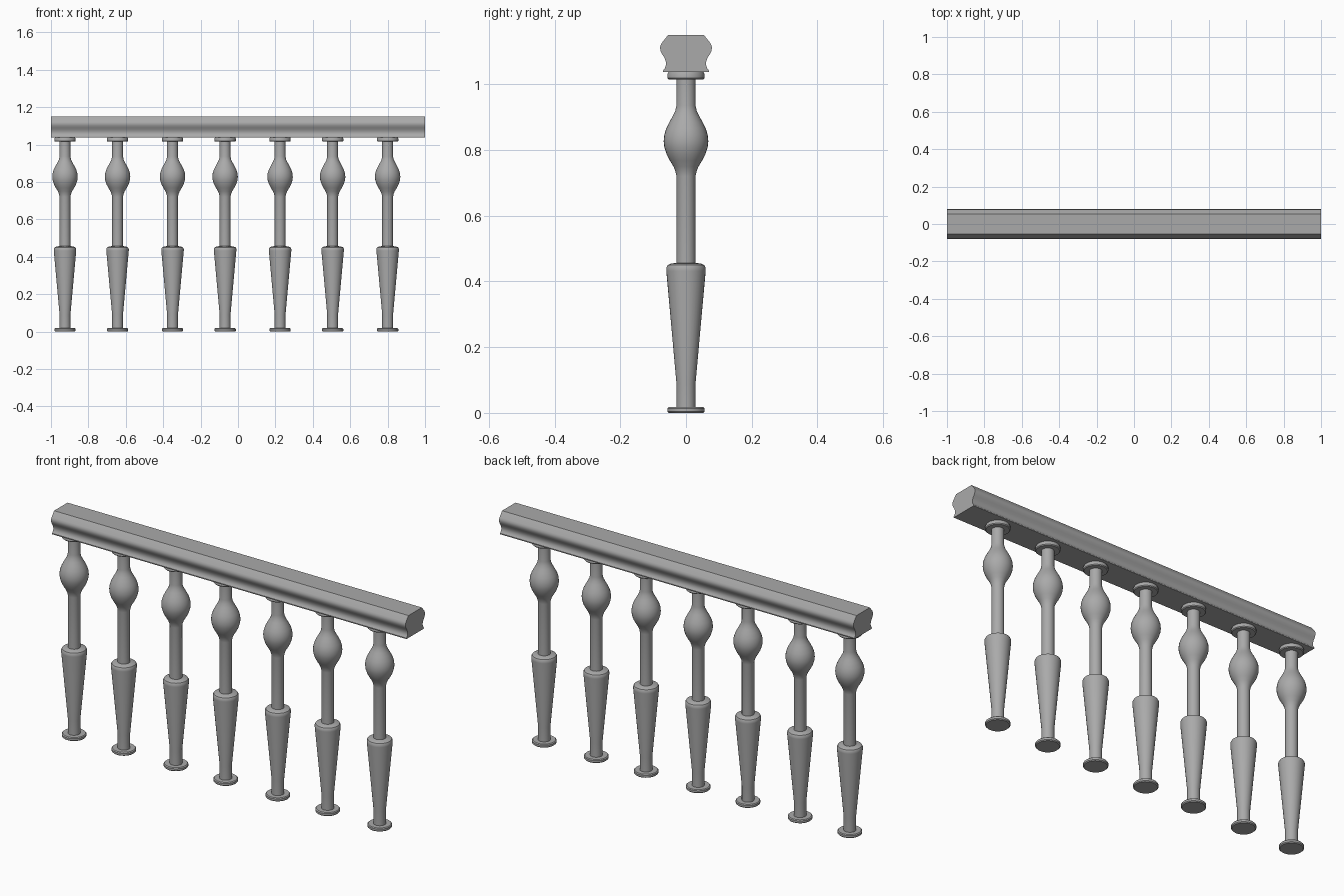
import bpy, bmesh, math

if "Cube" in bpy.data.objects:
    bpy.data.objects.remove(bpy.data.objects["Cube"])

# Dark grey paint shared by all parts
grey = bpy.data.materials.new("dark_grey")
grey.diffuse_color = (0.40, 0.40, 0.40, 1)
grey.use_nodes = True
grey.node_tree.nodes["Principled BSDF"].inputs["Base Color"].default_value = grey.diffuse_color

def finish(bm, name, angle):
    bmesh.ops.recalc_face_normals(bm, faces=bm.faces)
    me = bpy.data.meshes.new(name)
    bm.to_mesh(me)
    bm.free()
    me.materials.append(grey)
    ob = bpy.data.objects.new(name, me)
    bpy.context.collection.objects.link(ob)
    bpy.ops.object.select_all(action='DESELECT')
    ob.select_set(True)
    bpy.context.view_layer.objects.active = ob
    bpy.ops.object.shade_smooth_by_angle(angle=math.radians(angle))
    return ob

def lathe(name, profile, sides=32):
    # profile of (radius, z) turned around the z axis, capped at both ends
    bm = bmesh.new()
    rings = []
    for r, z in profile:
        rings.append([bm.verts.new((r * math.cos(2 * math.pi * i / sides),
                                    r * math.sin(2 * math.pi * i / sides), z))
                      for i in range(sides)])
    for a, b in zip(rings, rings[1:]):
        for i in range(sides):
            j = (i + 1) % sides
            bm.faces.new((a[i], a[j], b[j], b[i]))
    bm.faces.new(rings[0])
    bm.faces.new(rings[-1])
    return finish(bm, name, 35)

# Turned baluster: foot disc, tapered vase, shaft, bulb, top disc
profile = [
    (0.053, 0.0), (0.057, 0.004), (0.057, 0.014), (0.053, 0.018), (0.029, 0.018),
    (0.029, 0.09), (0.060, 0.432), (0.060, 0.442), (0.056, 0.450), (0.047, 0.454),
    (0.029, 0.457), (0.029, 0.720), (0.032, 0.735), (0.038, 0.750), (0.049, 0.768),
    (0.059, 0.787), (0.066, 0.809), (0.068, 0.827), (0.066, 0.847), (0.060, 0.866),
    (0.050, 0.886), (0.041, 0.902), (0.033, 0.918), (0.029, 0.936),
    (0.029, 1.015), (0.053, 1.015), (0.057, 1.019), (0.057, 1.031), (0.053, 1.039)]
first = lathe("baluster_1", profile)
positions = [-0.925, -0.644, -0.350, -0.069, 0.225, 0.506, 0.800]
first.location.x = positions[0]
for n, x in enumerate(positions[1:], 2):
    copy = first.copy()
    copy.name = f"baluster_{n}"
    copy.location.x = x
    bpy.context.collection.objects.link(copy)

# Moulded handrail: half section mirrored in y, extruded along x
half = [(0.070, 1.037), (0.070, 1.042), (0.064, 1.050), (0.061, 1.059), (0.061, 1.068),
        (0.065, 1.080), (0.072, 1.091), (0.077, 1.101), (0.079, 1.110), (0.078, 1.118),
        (0.074, 1.126), (0.054, 1.151)]
section = half + [(-y, z) for y, z in reversed(half)]
bm = bmesh.new()
face = bm.faces.new([bm.verts.new((-1, y, z)) for y, z in section])
out = bmesh.ops.extrude_face_region(bm, geom=[face], use_keep_orig=True)
moved = [g for g in out["geom"] if isinstance(g, bmesh.types.BMVert)]
bmesh.ops.translate(bm, verts=moved, vec=(2, 0, 0))
finish(bm, "handrail", 30)
